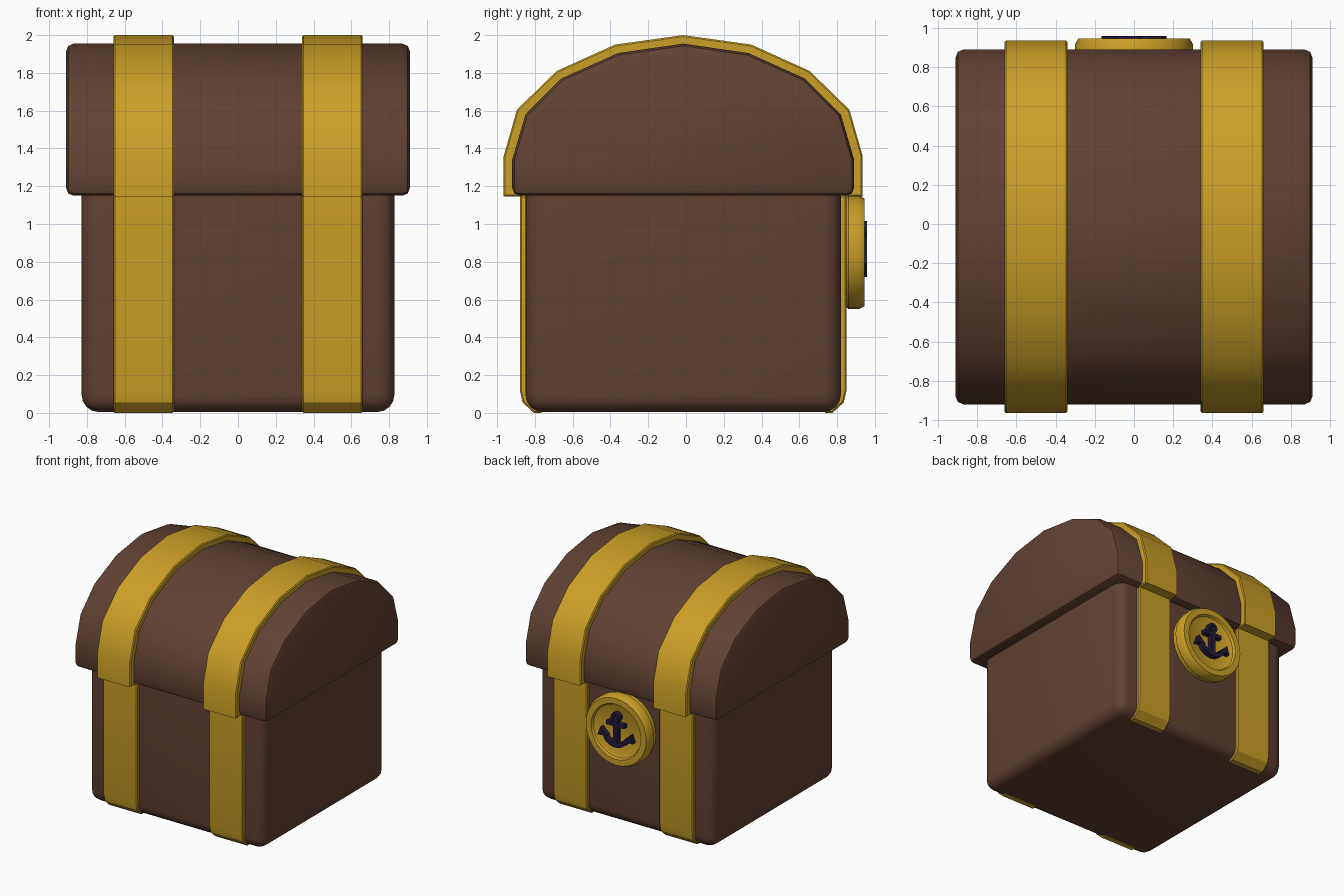
import bpy, bmesh, math

if "Cube" in bpy.data.objects:
    bpy.data.objects.remove(bpy.data.objects["Cube"], do_unlink=True)

YC = -0.015  # depth centre of the chest


def material(name, rgb):
    m = bpy.data.materials.new(name)
    m.use_nodes = True
    m.diffuse_color = (*rgb, 1)
    bsdf = m.node_tree.nodes["Principled BSDF"]
    bsdf.inputs["Base Color"].default_value = (*rgb, 1)
    bsdf.inputs["Roughness"].default_value = 0.7
    return m


wood = material("brown wood", (0.12, 0.054, 0.034))
gold = material("gold metal", (0.60, 0.35, 0.02))
navy = material("dark navy", (0.018, 0.011, 0.04))


def finish(name, bm, mat, angle=40):
    bmesh.ops.recalc_face_normals(bm, faces=bm.faces)
    me = bpy.data.meshes.new(name)
    bm.to_mesh(me)
    bm.free()
    me.materials.append(mat)
    ob = bpy.data.objects.new(name, me)
    bpy.context.collection.objects.link(ob)
    bpy.ops.object.select_all(action="DESELECT")
    ob.select_set(True)
    bpy.context.view_layer.objects.active = ob
    bpy.ops.object.shade_smooth_by_angle(angle=math.radians(angle))
    return ob


def extrude(bm, points, offset):
    """Close a flat outline and extrude it into a solid."""
    face = bm.faces.new([bm.verts.new(p) for p in points])
    new = bmesh.ops.extrude_face_region(bm, geom=[face])["geom"]
    bmesh.ops.translate(bm, vec=offset, verts=[v for v in new if isinstance(v, bmesh.types.BMVert)])


def bevel(bm, width, segments, rule):
    edges = [e for e in bm.edges if rule(e)]
    bmesh.ops.bevel(bm, geom=edges, offset=width, segments=segments, profile=0.5,
                    affect="EDGES", clamp_overlap=True)


def mirrored(half):
    """Whole arch from its half (depth offset, height), ending at the middle."""
    return half + [(-y, z) for y, z in reversed(half[:-1])]


def strap(name, outline, x):
    bm = bmesh.new()
    extrude(bm, [(x - 0.16, YC + y, z) for y, z in outline], (0.32, 0, 0))
    bmesh.ops.recalc_face_normals(bm, faces=bm.faces)
    bevel(bm, 0.008, 1, lambda e: abs(e.verts[0].co.x - e.verts[1].co.x) < 1e-4)
    finish(name, bm, gold, 30)


# Body: box with rounded sides and bottom, sharp top rim
bm = bmesh.new()
extrude(bm, [(x, YC + y, 0.005) for x, y in
             ((-0.828, -0.835), (0.828, -0.835), (0.828, 0.835), (-0.828, 0.835))], (0, 0, 1.155))
bmesh.ops.recalc_face_normals(bm, faces=bm.faces)
bevel(bm, 0.09, 4, lambda e: min(v.co.z for v in e.verts) < 0.1)
finish("chest_body", bm, wood)

# Lid: faceted arch with softened ends and lower edges
lid_half = [(-0.905, 1.15), (-0.905, 1.34), (-0.835, 1.58), (-0.645, 1.77), (-0.345, 1.905), (0, 1.955)]
lid_arch = mirrored(lid_half)
bm = bmesh.new()
extrude(bm, [(-0.91, YC + y, z) for y, z in lid_arch], (1.82, 0, 0))
bmesh.ops.recalc_face_normals(bm, faces=bm.faces)
bevel(bm, 0.04, 2, lambda e: abs(e.verts[0].co.x - e.verts[1].co.x) < 1e-4
      or max(v.co.z for v in e.verts) < 1.2)
finish("chest_lid", bm, wood)

# Straps over the lid and down the front and back of the body
strap_half = [(-0.95, 1.145), (-0.95, 1.36), (-0.88, 1.605), (-0.67, 1.81), (-0.36, 1.95), (0, 2.0)]
inner_half = [(y * 0.94, z - 0.02) for y, z in lid_half]
inner_half[0] = (inner_half[0][0], 1.145)
lid_outline = mirrored(strap_half) + list(reversed(mirrored(inner_half)))
body_outline = [(-0.865, 1.15), (-0.865, 0.12), (-0.85, 0.055), (-0.79, 0.0), (-0.75, 0.0), (-0.75, 1.15)]
for side, x in (("left", 0.5), ("right", -0.5)):
    strap(side + "_lid_strap", lid_outline, x)
    strap(side + "_front_strap", body_outline, x)
    strap(side + "_back_strap", [(-y, z) for y, z in body_outline], x)

# Medallion: turned disc with a raised rim and a sunken face
Z = 0.85
rings = [(0.29, 0.80), (0.29, 0.85), (0.30, 0.86), (0.30, 0.918), (0.285, 0.945),
         (0.235, 0.945), (0.225, 0.925), (0.205, 0.915)]
N = 32
bm = bmesh.new()
loops = [[bm.verts.new((r * math.cos(2 * math.pi * i / N), y, Z + r * math.sin(2 * math.pi * i / N)))
          for i in range(N)] for r, y in rings]
for a, b in zip(loops, loops[1:]):
    for i in range(N):
        j = (i + 1) % N
        bm.faces.new((a[i], a[j], b[j], b[i]))
bm.faces.new(loops[0])
bm.faces.new(loops[-1])
finish("medallion", bm, gold, 30)

# Anchor emblem: shank, stock, curved arms with pointed flukes, and a ring
bm = bmesh.new()


def plate(points):
    extrude(bm, [(x, 0.908, Z + z) for x, z in points], (0, 0.05, 0))


def bar(w, low, high):
    plate([(-w, low), (w, low), (w, high), (-w, high)])


bar(0.02, -0.12, 0.10)
bar(0.085, 0.05, 0.082)
for s in (-1, 1):
    outer = [(s * 0.13 * math.sin(t), -0.005 - 0.125 * math.cos(t)) for t in (0, 0.4, 0.8, 1.2)]
    inner = [(s * 0.11 * math.sin(t), -0.005 - 0.085 * math.cos(t)) for t in (1.2, 0.8, 0.4, 0)]
    plate(outer + inner)
    plate([(s * 0.165, -0.06), (s * 0.14, 0.01), (s * 0.075, -0.05)])

M = 16
ring = []
for r, y in ((0.042, 0.908), (0.042, 0.958), (0.02, 0.958), (0.02, 0.908)):
    ring.append([bm.verts.new((r * math.cos(2 * math.pi * i / M), y,
                               Z + 0.125 + r * math.sin(2 * math.pi * i / M))) for i in range(M)])
for k in range(4):
    a, b = ring[k], ring[(k + 1) % 4]
    for i in range(M):
        j = (i + 1) % M
        bm.faces.new((a[i], a[j], b[j], b[i]))
finish("anchor_emblem", bm, navy, 30)
